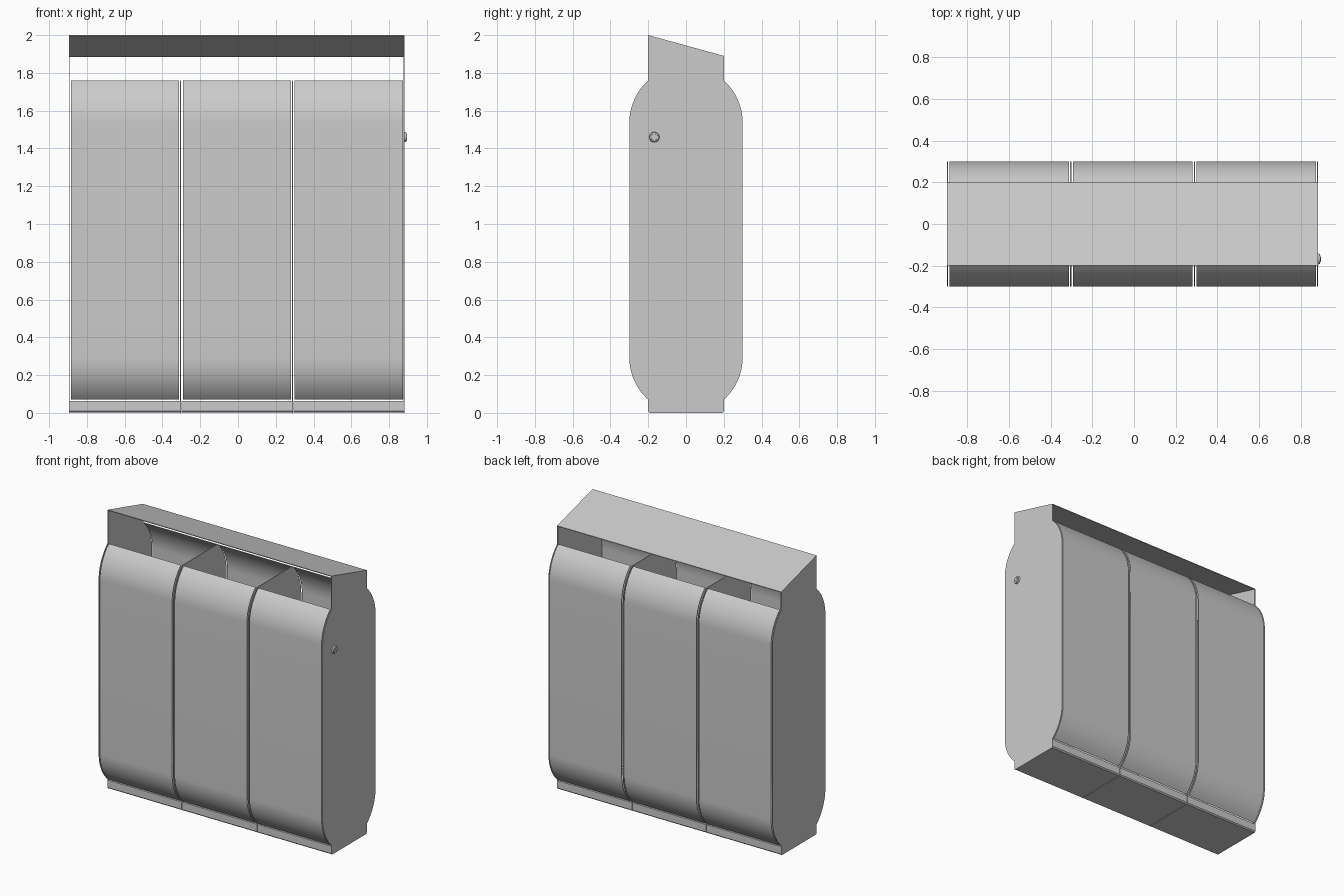
import bpy, bmesh, math
from mathutils import Matrix

if "Cube" in bpy.data.objects:
    bpy.data.objects.remove(bpy.data.objects["Cube"])

LEFT, RIGHT = -0.896, 0.882          # outer faces of the end panels
PITCH = (RIGHT - LEFT) / 3
T = 0.005                            # sheet thickness
R, Y_IN, Y_OUT = 0.30, 0.20, 0.30
Z_LOW, Z_TOP = 0.07, 1.76
RISE = math.sqrt(R * R - Y_IN * Y_IN)


def finish(name, bm, smooth=True):
    bmesh.ops.recalc_face_normals(bm, faces=bm.faces)
    me = bpy.data.meshes.new(name)
    bm.to_mesh(me)
    bm.free()
    ob = bpy.data.objects.new(name, me)
    bpy.context.collection.objects.link(ob)
    if smooth:
        bpy.ops.object.select_all(action='DESELECT')
        ob.select_set(True)
        bpy.context.view_layer.objects.active = ob
        bpy.ops.object.shade_smooth_by_angle(angle=math.radians(30))
    return ob


def prism(name, profile, x0, x1):
    """Extrude a closed (y, z) outline from x0 to x1."""
    bm = bmesh.new()
    face = bm.faces.new([bm.verts.new((x0, y, z)) for y, z in profile])
    ext = bmesh.ops.extrude_face_region(bm, geom=[face])
    verts = [v for v in ext['geom'] if isinstance(v, bmesh.types.BMVert)]
    bmesh.ops.translate(bm, verts=verts, vec=(x1 - x0, 0, 0))
    return finish(name, bm)


def bulge(r, n=12):
    """Bowed half outline (+y side), from bottom to top, with arc radius r."""
    a_max = math.asin(RISE / R)
    pts = []
    for zc, a0, a1 in ((Z_LOW + RISE, -a_max, 0), (Z_TOP - RISE, 0, a_max)):
        for i in range(n + 1):
            a = a0 + (a1 - a0) * i / n
            pts.append((r * math.cos(a), zc + r * math.sin(a)))
    return pts


def mirrored(pts):
    return [(-y, z) for y, z in pts]


# Upright panels: two ends and two dividers
half = [(Y_IN - 0.008, 0), (Y_IN, 0.008), (Y_IN, 0.06)] + bulge(R)
outline = half + mirrored(half)[::-1]
for i, name in enumerate(("left_end_panel", "divider_left", "divider_right", "right_end_panel")):
    x = LEFT + PITCH * i
    x0 = {0: x, 3: x - T}.get(i, x - T / 2)
    prism(name, outline, x0, x0 + T)

# Three bays, each with a plinth and curved front and back doors
door = bulge(R) + bulge(R - T)[::-1]
plinth = [(-Y_IN + 0.008, 0.001), (Y_IN - 0.008, 0.001), (Y_IN, 0.009),
          (Y_IN, 0.062), (-Y_IN, 0.062), (-Y_IN, 0.009)]
for i in range(3):
    x0 = LEFT + PITCH * i
    x1 = x0 + PITCH
    prism(f"plinth_{i + 1}", plinth, x0 + 0.004, x1 - 0.004)
    prism(f"front_door_{i + 1}", mirrored(door), x0 + 0.011, x1 - 0.009)
    prism(f"back_door_{i + 1}", door, x0 + 0.011, x1 - 0.009)

# Hood: sloped sheet on two side cheeks, open front and back
ZF, ZB = 2.0, 1.89
prism("hood_roof", [(-Y_IN, ZF), (Y_IN, ZB), (Y_IN, ZB - T), (-Y_IN, ZF - T)], LEFT, RIGHT)
cheek = [(-Y_IN, Z_TOP), (Y_IN, Z_TOP), (Y_IN, ZB - T), (-Y_IN, ZF - T)]
prism("hood_left_side", cheek, LEFT, LEFT + T)
prism("hood_right_side", cheek, RIGHT - T, RIGHT)


def disc(name, radius, x0, x1, bevel):
    bm = bmesh.new()
    m = (Matrix.Translation(((x0 + x1) / 2, -0.168, 1.46))
         @ Matrix.Rotation(math.pi / 2, 4, 'Y'))
    bmesh.ops.create_cone(bm, cap_ends=True, segments=32, radius1=radius,
                          radius2=radius - bevel, depth=x1 - x0, matrix=m)
    return finish(name, bm)


# Lock on the right end: collar, barrel and key bar
disc("lock_collar", 0.028, RIGHT - 0.002, RIGHT + 0.009, 0.004)
disc("lock_barrel", 0.018, RIGHT + 0.008, RIGHT + 0.013, 0.001)
bm = bmesh.new()
bmesh.ops.create_cube(bm, size=1, matrix=Matrix.Translation((RIGHT + 0.0125, -0.168, 1.46))
                      @ Matrix.Rotation(math.radians(-60), 4, 'X')
                      @ Matrix.Diagonal((0.003, 0.006, 0.026, 1)))
finish("lock_key_bar", bm, smooth=False)
